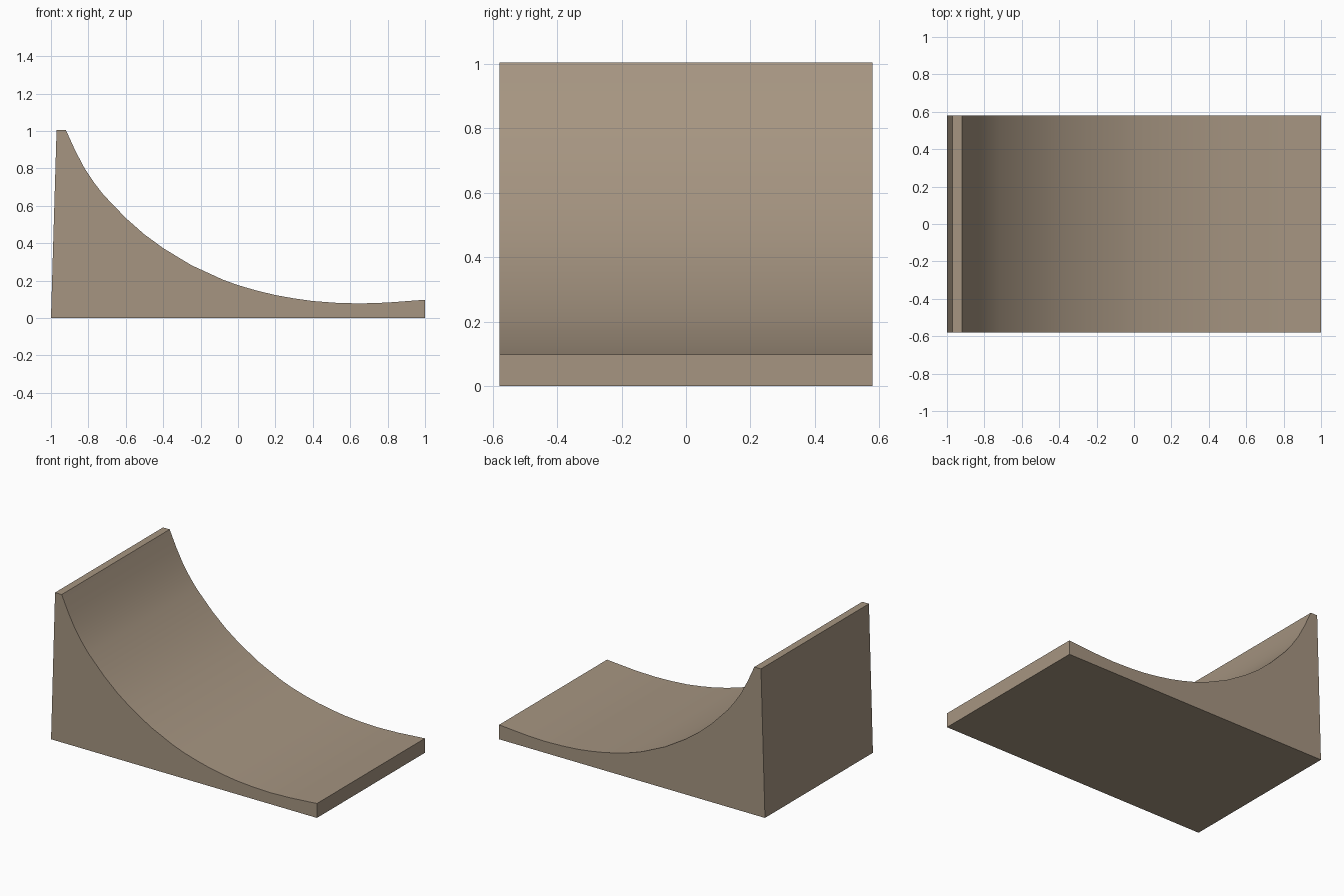
import bpy, bmesh, math

if "Cube" in bpy.data.objects:
    bpy.data.objects.remove(bpy.data.objects["Cube"])

HALF_WIDTH = 0.58

# Side profile: straight base and back, thin lip, then the curved riding surface
curve = [(-0.92, 1.005), (-0.87, 0.895), (-0.82, 0.80), (-0.77, 0.725), (-0.72, 0.66),
         (-0.60, 0.535), (-0.50, 0.447), (-0.40, 0.374), (-0.25, 0.283), (-0.08, 0.205),
         (0.0, 0.176), (0.10, 0.147), (0.20, 0.123), (0.30, 0.105), (0.40, 0.091),
         (0.52, 0.082), (0.65, 0.078), (0.80, 0.083), (1.0, 0.098)]
profile = [(-1.0, 0.0), (-0.97, 1.005)] + curve + [(1.0, 0.0)]

# Extrude the profile across the width
bm = bmesh.new()
side = bm.faces.new([bm.verts.new((x, -HALF_WIDTH, z)) for x, z in profile])
result = bmesh.ops.extrude_face_region(bm, geom=[side])
new_verts = [v for v in result["geom"] if isinstance(v, bmesh.types.BMVert)]
bmesh.ops.translate(bm, verts=new_verts, vec=(0, 2 * HALF_WIDTH, 0))
bmesh.ops.recalc_face_normals(bm, faces=bm.faces)
mesh = bpy.data.meshes.new("curved_ramp")
bm.to_mesh(mesh)
bm.free()

ramp = bpy.data.objects.new("curved_ramp", mesh)
bpy.context.collection.objects.link(ramp)

# Single tan colour
tan = bpy.data.materials.new("tan")
tan.diffuse_color = (0.38, 0.30, 0.22, 1)
tan.use_nodes = True
tan.node_tree.nodes["Principled BSDF"].inputs["Base Color"].default_value = tan.diffuse_color
mesh.materials.append(tan)

# Smooth the curve, keep the corners crisp
bpy.context.view_layer.objects.active = ramp
ramp.select_set(True)
bpy.ops.object.shade_smooth_by_angle(angle=math.radians(30))
